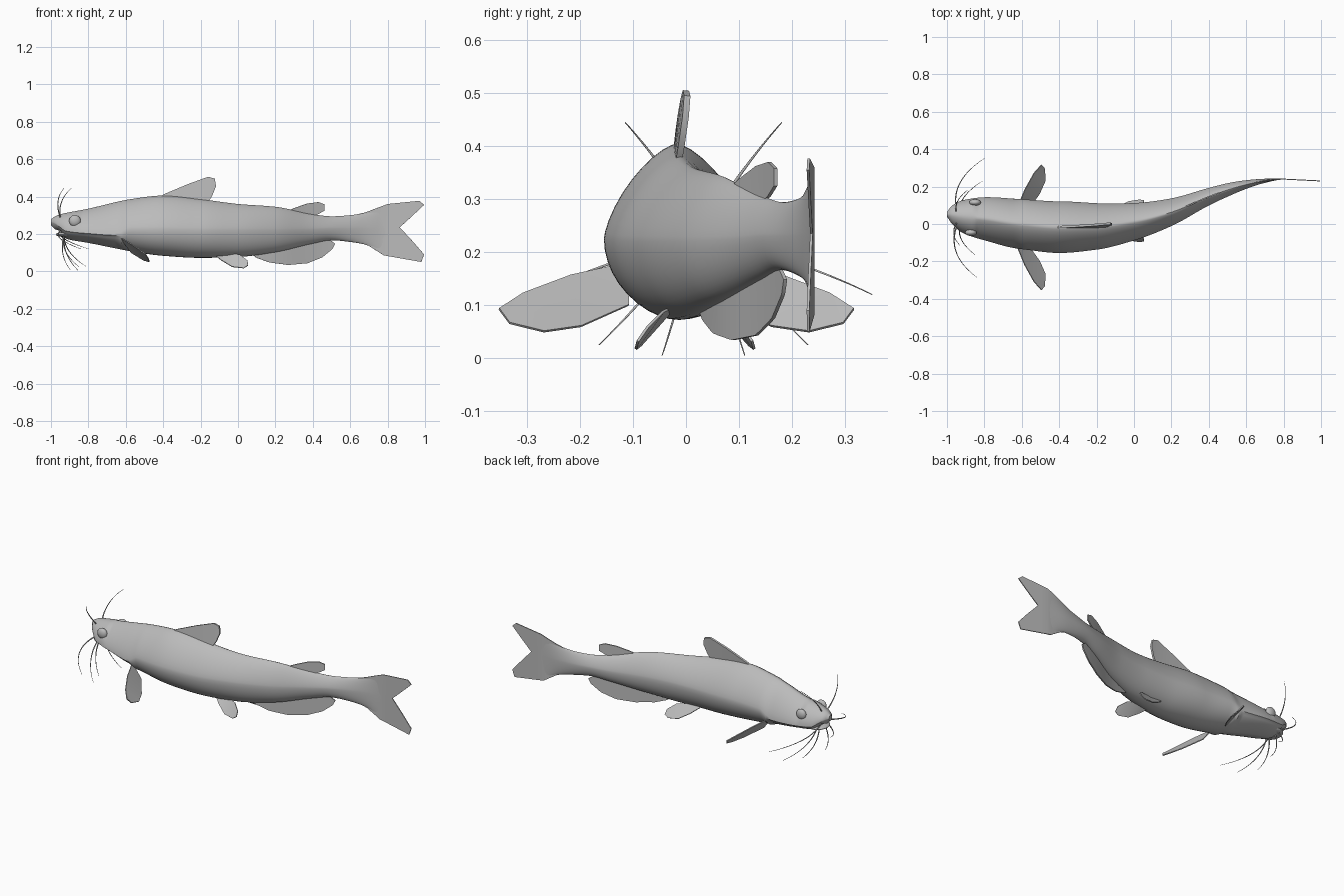
import bpy
import bmesh
import math
from mathutils import Vector

cube = bpy.data.objects.get("Cube")
if cube:
    bpy.data.objects.remove(cube, do_unlink=True)

grey = bpy.data.materials.new("plain_grey")
grey.use_nodes = True
grey.diffuse_color = (0.5, 0.5, 0.5, 1)
grey.node_tree.nodes["Principled BSDF"].inputs["Base Color"].default_value = grey.diffuse_color

# Body stations: x, centre y, half width, top z, bottom z, widest z
STATIONS = [
    (-1, .052, .015, .28, .245, .262),
    (-.98, .05, .042, .293, .226, .255),
    (-.95, .045, .067, .305, .215, .235),
    (-.92, .04, .086, .312, .175, .215),
    (-.8, .028, .115, .335, .152, .202),
    (-.64, .003, .132, .373, .12, .192),
    (-.58, -.003, .134, .385, .108, .225),
    (-.4, -.017, .138, .405, .083, .225),
    (-.2, -.013, .124, .386, .072, .22),
    (0, .012, .1, .36, .077, .22),
    (.2, .063, .074, .345, .102, .22),
    (.4, .146, .047, .305, .148, .225),
    (.5, .182, .036, .294, .166, .23),
    (.6, .211, .023, .3, .157, .23),
    (.7, .231, .011, .32, .138, .23),
    (.8, .24, .002, .355, .085, .23),
]


def slope(i, k):
    """Monotone slope of column k at station i."""
    if i in (0, len(STATIONS) - 1):
        return 0
    a, b, c = STATIONS[i - 1], STATIONS[i], STATIONS[i + 1]
    d, e = (b[k] - a[k]) / (b[0] - a[0]), (c[k] - b[k]) / (c[0] - b[0])
    return 2 * d * e / (d + e) if d * e > 0 else 0


def sample(x):
    """Smoothly interpolated station values at x."""
    x = min(max(x, STATIONS[0][0]), STATIONS[-1][0])
    i = max(j for j in range(len(STATIONS) - 1) if STATIONS[j][0] <= x)
    a, b = STATIONS[i], STATIONS[i + 1]
    h = b[0] - a[0]
    t = (x - a[0]) / h
    s = t * t * (3 - 2 * t)
    return [a[k] + (b[k] - a[k]) * s
            + h * t * (1 - t) * ((1 - t) * slope(i, k) - t * slope(i + 1, k))
            for k in range(1, 6)]


def select_only(obj):
    bpy.context.collection.objects.link(obj)
    bpy.ops.object.select_all(action='DESELECT')
    obj.select_set(True)
    bpy.context.view_layer.objects.active = obj


def finish(bm, name, angle=40):
    bmesh.ops.recalc_face_normals(bm, faces=bm.faces)
    mesh = bpy.data.meshes.new(name)
    bm.to_mesh(mesh)
    bm.free()
    mesh.materials.append(grey)
    select_only(bpy.data.objects.new(name, mesh))
    bpy.ops.object.shade_smooth_by_angle(angle=math.radians(angle))


# Body: lofted rings with a ridged back and an inset underside to the head
def build_body(rings=90, sides=40):
    bm = bmesh.new()
    loops = []
    for r in range(rings + 1):
        x = -1 + 1.8 * (r / rings) ** 1.3
        y, w, top, low, mid = sample(x)
        head = x < -.63
        ridge = 1.75 if x < -.85 else 1.45
        loop = []
        for s in range(sides):
            t = 2 * math.pi * s / sides
            c, v = math.cos(t), math.sin(t)
            n = ridge if v > 1e-6 else (1.45 if head else 1.95)
            side = math.copysign(abs(c) ** (2 / n), c) * w
            rise = abs(v) ** (2 / n)
            if v < -1e-6 and head:
                side *= .96
            z = mid + rise * (top - mid if v > 0 else low - mid)
            loop.append(bm.verts.new((x, y + side, z)))
        loops.append(loop)
    for a, b in zip(loops, loops[1:]):
        for s in range(sides):
            n = (s + 1) % sides
            bm.faces.new((a[s], a[n], b[n], b[s]))
    bm.faces.new(loops[0])
    bm.faces.new(loops[-1])
    finish(bm, "body")


build_body()


# Fins: thin sheets, either following the spine or paired
def thicken(bm, amount):
    bm.normal_update()
    for v, normal in [(v, v.normal.copy()) for v in bm.verts]:
        v.co += normal * amount / 2
    bmesh.ops.solidify(bm, geom=bm.faces[:], thickness=amount)


def spine_fin(name, outline, thick, lean=0):
    bm = bmesh.new()
    bm.faces.new([bm.verts.new((x, 0, z)) for x, z in outline])
    for i in range(-10, 20):
        bmesh.ops.bisect_plane(bm, geom=bm.verts[:] + bm.edges[:] + bm.faces[:],
                               plane_co=(i / 20, 0, 0), plane_no=(1, 0, 0))
    for v in bm.verts:
        v.co.y = sample(v.co.x)[0] - max(0, v.co.x - .8) * .05 + (v.co.z - .4) * lean
    thicken(bm, thick)
    finish(bm, name)


spine_fin("dorsal_fin", [(-.43, .385), (-.4, .41), (-.27, .465), (-.16, .505), (-.125, .495),
                         (-.118, .455), (-.14, .4), (-.16, .37)], .012, .1)
spine_fin("adipose_fin", [(.26, .32), (.3, .338), (.37, .362), (.43, .37), (.462, .358),
                          (.462, .325), (.43, .306), (.4, .295), (.3, .3)], .007)
spine_fin("anal_fin", [(.06, .1), (.1, .072), (.17, .047), (.27, .034), (.37, .043), (.45, .075),
                       (.505, .12), (.518, .148), (.49, .168), (.44, .175), (.2, .13)], .007)
spine_fin("tail_fin", [(.62, .295), (.7, .322), (.8, .36), (.97, .377), (.995, .355),
                       (.92, .285), (.865, .235), (.93, .165), (.995, .09), (.98, .05),
                       (.78, .085), (.7, .136), (.62, .165)], .005)


def paired_fin(name, outline, axis):
    for label, sign in (("left_", 1), ("right_", -1)):
        bm = bmesh.new()
        face = bm.faces.new([bm.verts.new((x, axis + sign * y, z)) for x, y, z in outline])
        bmesh.ops.triangulate(bm, faces=[face])
        thicken(bm, .005)
        finish(bm, label + name, 50)


paired_fin("pectoral_fin", [(-.63, .09, .18), (-.585, .2, .156), (-.535, .29, .122),
                            (-.495, .335, .093), (-.478, .315, .066), (-.474, .25, .05),
                            (-.505, .18, .06), (-.57, .09, .1)], -.018)
paired_fin("pelvic_fin", [(-.14, .04, .1), (-.09, .073, .06), (-.03, .103, .024), (.03, .112, .017),
                          (.054, .108, .032), (.05, .09, .058), (.01, .06, .088),
                          (-.07, .035, .1)], .017)


# Eyes and lower lip: flattened balls
def ball(name, place, size):
    bm = bmesh.new()
    bmesh.ops.create_uvsphere(bm, u_segments=24, v_segments=12, radius=1)
    for v in bm.verts:
        v.co = Vector(place) + v.co * Vector(size)
    finish(bm, name, 60)


ball("left_eye", (-.85, .115, .27), (.031, .018, .031))
ball("right_eye", (-.872, -.046, .27), (.031, .018, .031))
ball("lower_lip", (-.915, .043, .197), (.06, .068, .014))


# Whiskers: tapered curved strands, one of each kind per side
WHISKERS = {
    "nasal_whisker": [(-.95, .03, .29), (-.965, .09, .38), (-.89, .148, .445)],
    "mouth_whisker": [(-.95, .05, .215), (-.98, .2, .178), (-.8, .318, .12)],
    "outer_chin_whisker": [(-.93, .05, .19), (-.93, .12, .1), (-.81, .197, .025)],
    "inner_chin_whisker": [(-.93, .025, .19), (-.94, .05, .09), (-.855, .078, .005)],
}
for name, (a, b, c) in WHISKERS.items():
    for label, sign, shift in (("left_", 1, 0), ("right_", -1, -.04)):
        curve = bpy.data.curves.new(label + name, 'CURVE')
        curve.dimensions = '3D'
        curve.bevel_depth = .0038
        curve.bevel_resolution = 1
        curve.use_fill_caps = True
        line = curve.splines.new('POLY')
        line.points.add(12)
        for i, point in enumerate(line.points):
            t = i / 12
            x, y, z = (Vector(a) * (1 - t) ** 2 + Vector(b) * 2 * t * (1 - t) + Vector(c) * t * t)
            point.co = (x + shift * t, .033 + sign * y, z, 1)
            point.radius = 1 - .75 * t
        curve.materials.append(grey)
        select_only(bpy.data.objects.new(label + name, curve))
        bpy.ops.object.convert(target='MESH')
